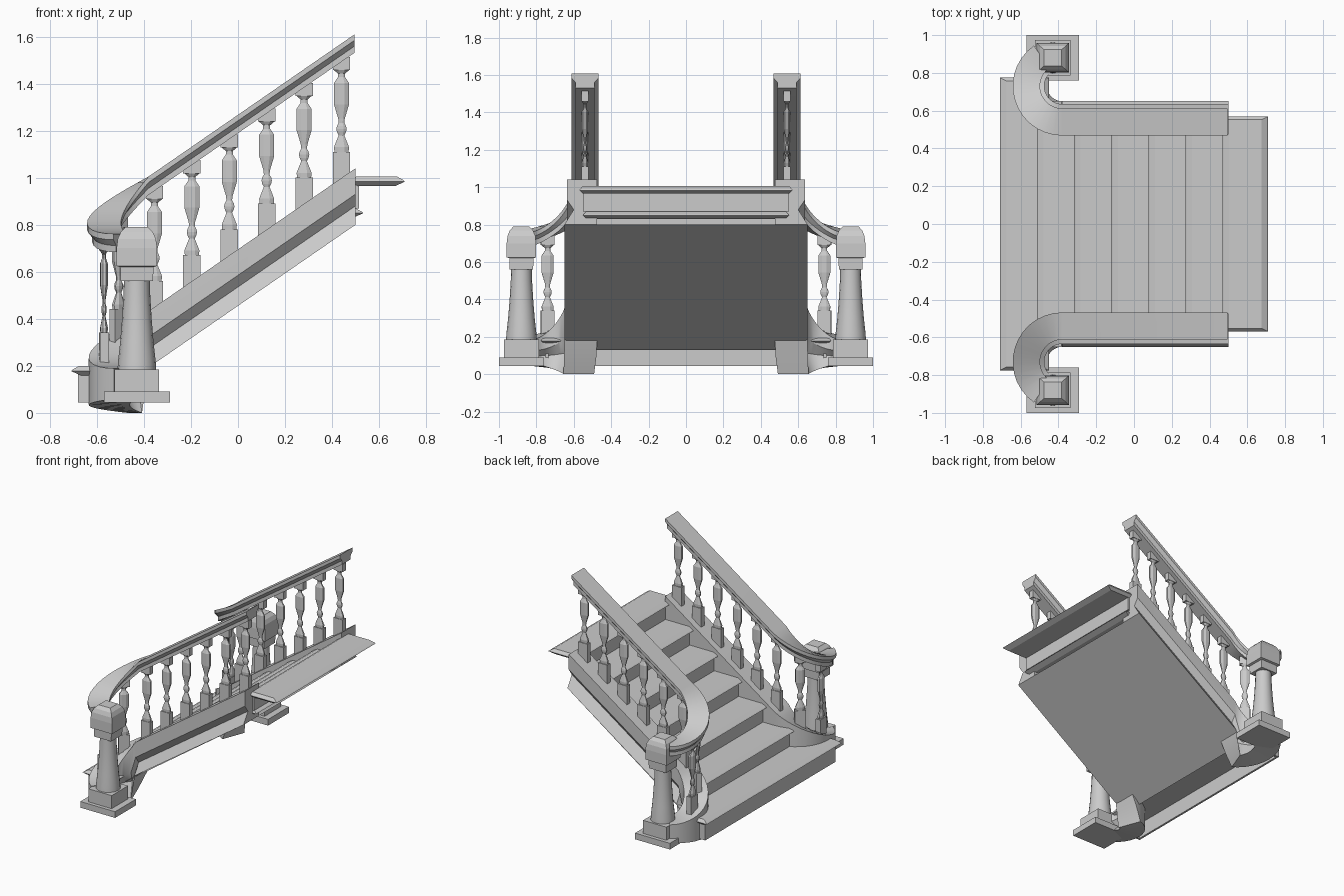
import bpy, bmesh, math

if "Cube" in bpy.data.objects:
    bpy.data.objects.remove(bpy.data.objects["Cube"])

SLOPE = 0.69
CX, CY, R = -0.38, 0.73, 0.19          # plan arc of the curved lower end
END = math.radians(145)


def make(name, bm, mirror=True, smooth=False):
    bmesh.ops.recalc_face_normals(bm, faces=bm.faces)
    me = bpy.data.meshes.new(name)
    bm.to_mesh(me)
    bm.free()
    ob = bpy.data.objects.new(name, me)
    bpy.context.collection.objects.link(ob)
    if mirror:
        m = ob.modifiers.new("mirror", 'MIRROR')
        m.use_axis = (False, True, False)
        m.use_clip = False
        m.use_mirror_merge = False
    if smooth:
        bpy.ops.object.select_all(action='DESELECT')
        ob.select_set(True)
        bpy.context.view_layer.objects.active = ob
        bpy.ops.object.shade_smooth_by_angle(angle=math.radians(32))
    return ob


def loft(bm, rings, caps=True):
    vs = [[bm.verts.new(p) for p in r] for r in rings]
    n = len(vs[0])
    for a, b in zip(vs, vs[1:]):
        for i in range(n):
            j = (i + 1) % n
            bm.faces.new((a[i], a[j], b[j], b[i]))
    if caps:
        bm.faces.new(vs[0])
        bm.faces.new(vs[-1])


def rect(x0, x1, y0, y1, z):
    return [(x0, y0, z), (x1, y0, z), (x1, y1, z), (x0, y1, z)]


def square(cx, cy, hx, hy, z):
    return rect(cx - hx, cx + hx, cy - hy, cy + hy, z)


# Plan path: straight flight, then the outward curve; returns x, y, normal, drop
def at_arc(phi):
    s = R * phi
    length = R * END
    drop = 0.76 * (s - s ** 3 / (3 * length ** 2))
    n = (math.sin(phi), math.cos(phi))
    return CX - R * n[0], CY - R * n[1], n, -drop


def at_x(x):
    return x, CY - R, (0, 1), SLOPE * (x - CX)


ARC = [END * i / 14 for i in range(15)]
RAIL_Z, STRING_Z = 1.005, 0.433


def sweep(name, x_end, z0, section, smooth):
    bm = bmesh.new()
    rings = []
    for phi in [None] + ARC:
        x, y, n, dz = at_x(x_end) if phi is None else at_arc(phi)
        rings.append([(x + n[0] * o, y + n[1] * o, z0 + dz + d)
                      for o, d in section(phi, z0 + dz)])
    loft(bm, rings)
    return make(name, bm, smooth=smooth)


# Handrail: wide flat top, tapered underside
def rail_section(phi, z):
    return [(-0.072, 0), (0.072, 0), (0.072, -0.025), (0.05, -0.05),
            (0.05, -0.078), (-0.05, -0.078), (-0.05, -0.05), (-0.072, -0.025)]


# Stringer: upper beam, undercut, flared foot; deepens to the floor in the curve
def string_section(phi, z):
    depth = 0.24
    if phi:
        t = math.degrees(phi)
        bottom = 0.19 * (1 - t / 20.72) if t < 21 else 0.06 * (t - 20.7) / 124
        depth = z - max(bottom, 0)
    k = depth / 0.24
    return [(-0.065, 0), (0.095, 0), (0.095, -0.11 * k), (0.06, -0.16 * k),
            (0.11, -0.24 * k), (-0.065, -0.24 * k)]


sweep("handrail", 0.495, RAIL_Z, rail_section, True)
sweep("stringer", 0.5, STRING_Z, string_section, True)

# Sloping soffit under the flight
bm = bmesh.new()
bm.faces.new([bm.verts.new(p) for p in
              [(0.5, -0.65, 0.8), (0.5, 0.65, 0.8), (-0.457, 0.65, 0.13), (-0.457, -0.65, 0.13)]])
make("soffit", bm, mirror=False)

# Treads with pointed nosings, and risers
treads, risers = bmesh.new(), bmesh.new()
for i in range(7):
    tip = -0.71 + 0.1965 * i
    z = 0.2 + 0.1342 * i
    hy = 0.775 if i == 0 else 0.57 if i == 6 else 0.55
    back = 0.71 if i == 6 else tip + 0.26
    loft(treads, [rect(tip + d, back - d, -hy + d * 0.5, hy - d * 0.5, z + dz)
                  for d, dz in ((0.04, -0.04), (0, -0.022), (0.006, -0.016), (0.035, 0))])
    low = 0.045 if i == 0 else z - 0.136
    hr = 0.75 if i == 0 else 0.55
    loft(risers, [rect(tip + 0.03, tip + 0.045, -hr, hr, h) for h in (low, z - 0.03)])
    if i == 0:
        for y in (-0.75, 0.735):
            loft(risers, [rect(-0.68, -0.5, y, y + 0.015, h) for h in (low, z - 0.03)])
make("treads", treads, mirror=False)
make("risers", risers, mirror=False)

# Balusters, flattened across the rail and turned to follow it
SHAFT = [(.03, .11), (.032, .13), (.016, .17), (.012, .18), (.019, .193), (.022, .207),
         (.019, .22), (.012, .232), (.014, .25), (.032, .31), (.032, .40), (.015, .425),
         (.015, .44), (.035, .457)]
bm = bmesh.new()
places = [at_x(-0.355 + 0.159 * i) for i in range(6)]
places += [at_arc(math.radians(a)) for a in (42, 93)]
for x, y, n, dz in places:
    z0 = STRING_Z + dz
    k = (RAIL_Z - STRING_Z - 0.078) / 0.49

    def ring(r, h, sides, turn=0.5):
        pts = []
        for j in range(sides):
            a = 2 * math.pi * (j + turn) / sides
            u, v = r * math.cos(a) / math.cos(math.pi / sides), r * math.sin(a) * 0.5 / math.cos(math.pi / sides)
            pts.append((x + u * n[1] + v * n[0], y - u * n[0] + v * n[1], z0 + h * k))
        return pts

    loft(bm, [ring(0.037, h, 4) for h in (-0.03, 0.11)])
    loft(bm, [ring(r, h, 8) for r, h in SHAFT])
    loft(bm, [ring(0.037, h, 4) for h in (0.455, 0.51)])
make("balusters", bm)

# Newel posts: plinth, base block, turned column and domed square head
NX, NY = -0.43, 0.88
bm = bmesh.new()
loft(bm, [square(NX, NY, 0.14, 0.12, z) for z in (0.045, 0.09)])
loft(bm, [square(NX, NY, 0.094, 0.094, z) for z in (0.09, 0.185)])
make("newel_base", bm)

bm = bmesh.new()
col = [(.082, .185), (.08, .22), (.071, .3), (.063, .4), (.057, .5), (.055, .57)]
loft(bm, [[(NX + r * math.cos(math.tau * j / 16), NY + r * math.sin(math.tau * j / 16), z)
           for j in range(16)] for r, z in col])
make("newel_column", bm, smooth=True)

bm = bmesh.new()
head = [(.066, .56), (.068, .62), (.083, .625), (.083, .70), (.078, .74), (.066, .768), (.045, .79)]
loft(bm, [square(NX, NY, r * 1.04, r * 0.95, z) for r, z in head])
make("newel_head", bm)
